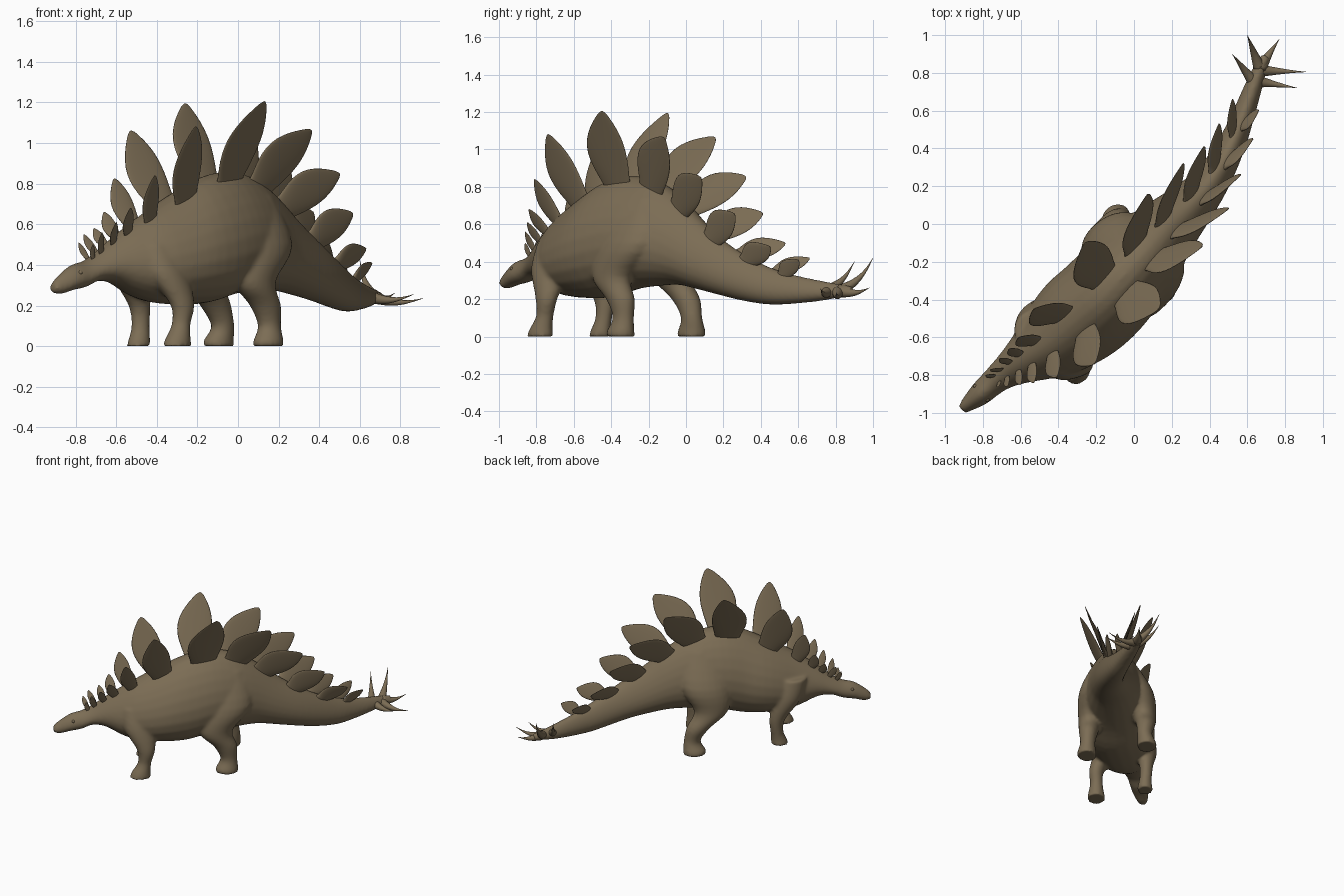
import bpy
import bmesh
import math
from mathutils import Vector

cube = bpy.data.objects.get("Cube")
if cube:
    bpy.data.objects.remove(cube)

hide = bpy.data.materials.new("brown hide")
hide.use_nodes = True
hide_colour = (0.20, 0.152, 0.09, 1)
hide.diffuse_color = hide_colour
shader = hide.node_tree.nodes["Principled BSDF"]
shader.inputs["Base Color"].default_value = hide_colour
shader.inputs["Roughness"].default_value = 0.8

UP = Vector((0, 0, 1))


def spline(rows, u):
    """Smoothly interpolated row at a fractional index."""
    i = min(max(int(u), 0), len(rows) - 2)
    t = u - i
    p = [rows[min(max(i + k, 0), len(rows) - 1)] for k in (-1, 0, 1, 2)]
    out = []
    for a, b, c, d in zip(*p):
        out.append(b + t * (c - a) / 2 + t * t * (a - 2.5 * b + 2 * c - d / 2)
                   + t * t * t * (1.5 * (b - c) + (d - a) / 2))
    return out


def loft(bm, rings):
    """Skin a list of (centre, side vector, height vector, pear) ellipses."""
    loops = []
    n = 24
    for centre, side, height, pear in rings:
        loop = []
        for k in range(n):
            a = math.tau * k / n
            c, s = math.cos(a), math.sin(a)
            loop.append(bm.verts.new(centre + side * c * (1 - pear * s) + height * s))
        loops.append(loop)
    for lo, hi in zip(loops, loops[1:]):
        for k in range(n):
            j = (k + 1) % n
            bm.faces.new((lo[k], lo[j], hi[j], hi[k]))
    bm.faces.new(loops[0])
    bm.faces.new(loops[-1])


def finish(bm, name):
    bmesh.ops.recalc_face_normals(bm, faces=bm.faces)
    for f in bm.faces:
        f.smooth = True
    mesh = bpy.data.meshes.new(name)
    bm.to_mesh(mesh)
    bm.free()
    mesh.materials.append(hide)
    obj = bpy.data.objects.new(name, mesh)
    bpy.context.collection.objects.link(obj)
    return obj


# Spine from snout to tail tip: x, y, top, bottom, half width
SPINE = [
    (-0.91, -0.985, 0.315, 0.265, 0.025), (-0.88, -0.955, 0.35, 0.255, 0.04),
    (-0.82, -0.905, 0.40, 0.275, 0.06), (-0.76, -0.85, 0.42, 0.29, 0.068),
    (-0.70, -0.80, 0.46, 0.32, 0.08), (-0.62, -0.745, 0.53, 0.31, 0.11),
    (-0.52, -0.68, 0.61, 0.25, 0.16), (-0.42, -0.61, 0.68, 0.215, 0.21),
    (-0.30, -0.51, 0.76, 0.205, 0.245), (-0.18, -0.41, 0.83, 0.21, 0.25),
    (-0.06, -0.28, 0.86, 0.25, 0.24), (0.06, -0.15, 0.83, 0.27, 0.21),
    (0.17, -0.03, 0.74, 0.275, 0.17), (0.28, 0.08, 0.62, 0.25, 0.135),
    (0.38, 0.19, 0.52, 0.22, 0.105), (0.46, 0.31, 0.44, 0.19, 0.085),
    (0.53, 0.45, 0.37, 0.17, 0.07), (0.58, 0.58, 0.33, 0.175, 0.058),
    (0.63, 0.72, 0.30, 0.19, 0.047), (0.67, 0.83, 0.28, 0.21, 0.035),
    (0.70, 0.89, 0.27, 0.22, 0.025)]


def spine_frame(u):
    """Row, direction along the back line, and sideways vector (model's left)."""
    row = spline(SPINE, u)
    a, b = spline(SPINE, max(u - 0.4, 0)), spline(SPINE, min(u + 0.4, len(SPINE) - 1))
    along = Vector((b[0] - a[0], b[1] - a[1], b[2] - a[2])).normalized()
    left = along.cross(UP).normalized()
    return row, along, left


# Body, neck, head and tail
body = bmesh.new()
rings = []
for i in range((len(SPINE) - 1) * 3 + 1):
    row, along, left = spine_frame(i / 3)
    x, y, top, bottom, half = row
    rings.append((Vector((x, y, (top + bottom) / 2)), left * half,
                  UP * (top - bottom) / 2, 0.24))
loft(body, rings)

# Legs: x, y, z, radius along the body, radius across it
LEGS = [
    # front left
    [(-0.41, -0.69, 0.50, 0.11, 0.10), (-0.35, -0.725, 0.36, 0.115, 0.09),
     (-0.275, -0.745, 0.21, 0.066, 0.055), (-0.28, -0.755, 0.11, 0.048, 0.046),
     (-0.295, -0.775, 0.04, 0.066, 0.058), (-0.30, -0.78, 0, 0.078, 0.066)],
    # front right
    [(-0.53, -0.56, 0.50, 0.11, 0.10), (-0.53, -0.50, 0.35, 0.10, 0.08),
     (-0.485, -0.44, 0.20, 0.058, 0.05), (-0.48, -0.44, 0.10, 0.046, 0.044),
     (-0.485, -0.455, 0.04, 0.055, 0.05), (-0.49, -0.46, 0, 0.063, 0.058)],
    # hind left
    [(0.06, -0.24, 0.74, 0.14, 0.08), (0.115, -0.30, 0.50, 0.185, 0.115),
     (0.08, -0.395, 0.32, 0.125, 0.085), (0.135, -0.35, 0.20, 0.085, 0.068),
     (0.155, -0.335, 0.10, 0.06, 0.054), (0.15, -0.35, 0.03, 0.08, 0.068),
     (0.15, -0.35, 0, 0.082, 0.072)],
    # hind right
    [(-0.04, -0.16, 0.74, 0.14, 0.08), (-0.11, -0.09, 0.50, 0.185, 0.115),
     (-0.165, -0.08, 0.32, 0.125, 0.085), (-0.11, 0.0, 0.20, 0.085, 0.068),
     (-0.075, 0.03, 0.10, 0.06, 0.054), (-0.095, 0.03, 0.03, 0.08, 0.068),
     (-0.095, 0.03, 0, 0.082, 0.072)]]
along = Vector((1, 1, 0)).normalized()
across = Vector((1, -1, 0)).normalized()
for leg in LEGS:
    rings = []
    for i in range((len(leg) - 1) * 4 + 1):
        x, y, z, ra, rb = spline(leg, i / 4)
        rings.append((Vector((x, y, z)), along * ra, across * rb, 0))
    loft(body, rings)

# Fuse legs and trunk into one soft skin
body = finish(body, "body")
fuse = body.modifiers.new("fuse", "REMESH")
fuse.mode = "VOXEL"
fuse.voxel_size = 0.011
fuse.use_smooth_shade = True
soften = body.modifiers.new("soften", "SMOOTH")
soften.factor = 0.5
soften.iterations = 10


def plate(name, u, side, tip, width):
    """Leaf-shaped bony plate rooted beside the spine."""
    row, along, left = spine_frame(u)
    x, y, top, bottom, half = row
    base = Vector((x, y, top - 0.09 * (top - bottom))) + left * side * half * 0.27
    axis = Vector(tip) - base
    way = axis.normalized()
    wide = (along - way * along.dot(way) * 0.6).normalized()
    thick = wide.cross(way).normalized() * min(0.016, width * 0.12)
    outline = [(-0.2, 0.28), (0.05, 0.36), (0.26, 0.46), (0.45, 0.5), (0.62, 0.46),
               (0.78, 0.34), (0.9, 0.2), (0.97, 0.1), (1, 0.02)]
    bm = bmesh.new()
    rings = []
    for i in range((len(outline) - 1) * 2 + 1):
        t, w = spline(outline, i / 2)
        # the leading edge bows out so the tip sweeps back
        bow = -wide * width * 0.1 * math.sin(math.pi * max(t, 0))
        rings.append((base + axis * t + bow, wide * width * w,
                      thick * (1.15 - t), 0))
    loft(bm, rings)
    finish(bm, name)


# Plate rows: spine position, tip, width
LEFT_ROW = [
    (3.6, (-0.715, -0.86, 0.50), 0.035), (4.2, (-0.67, -0.86, 0.56), 0.045),
    (4.9, (-0.60, -0.85, 0.61), 0.055), (5.6, (-0.53, -0.84, 0.68), 0.075),
    (6.6, (-0.41, -0.81, 0.84), 0.11), (8.0, (-0.21, -0.74, 1.08), 0.205),
    (9.7, (0.13, -0.45, 1.205), 0.26), (11.0, (0.36, -0.12, 1.065), 0.24),
    (12.2, (0.50, 0.08, 0.85), 0.21), (13.7, (0.565, 0.26, 0.655), 0.18),
    (15.2, (0.63, 0.45, 0.48), 0.14), (16.6, (0.66, 0.60, 0.41), 0.10)]
RIGHT_ROW = [
    (3.6, (-0.785, -0.80, 0.51), 0.035), (4.2, (-0.76, -0.77, 0.55), 0.045),
    (4.8, (-0.71, -0.71, 0.58), 0.055), (5.4, (-0.66, -0.66, 0.66), 0.075),
    (6.3, (-0.61, -0.60, 0.825), 0.12), (7.8, (-0.53, -0.45, 1.06), 0.21),
    (9.6, (-0.26, -0.10, 1.195), 0.25), (10.9, (0.07, 0.155, 1.065), 0.24),
    (12.1, (0.26, 0.32, 0.855), 0.20), (13.4, (0.37, 0.41, 0.66), 0.18),
    (14.8, (0.45, 0.53, 0.50), 0.14), (16.2, (0.52, 0.66, 0.42), 0.10)]
for label, side, row in (("left", 1, LEFT_ROW), ("right", -1, RIGHT_ROW)):
    for number, (u, tip, width) in enumerate(row, 1):
        plate(f"{label}_plate_{number}", u, side, tip, width)


def spike(name, u, tip, radius):
    """Curved cone rooted inside the tail."""
    x, y, top, bottom, half = spline(SPINE, u)
    base, tip = Vector((x, y, (top + bottom) / 2)), Vector(tip)
    axis = tip - base
    a = axis.cross(UP).normalized()
    b = a.cross(axis).normalized()
    bm = bmesh.new()
    rings = []
    for i in range(9):
        t = i / 8
        sag = -b * 0.1 * axis.length * math.sin(math.pi * t)
        r = radius * (0.03 + 0.97 * (1 - t) ** 1.3)
        rings.append((base + axis * t + sag, a * r, b * r, 0))
    loft(bm, rings)
    finish(bm, name)


# Tail spikes, with the tail's own pointed end
spike("left_spike_front", 18.3, (0.865, 0.72, 0.255), 0.034)
spike("left_spike_back", 18.8, (0.91, 0.805, 0.235), 0.034)
spike("right_spike_front", 18.2, (0.52, 0.90, 0.40), 0.034)
spike("right_spike_back", 18.9, (0.60, 1.0, 0.42), 0.034)
spike("tail_tip", 19.0, (0.77, 0.98, 0.26), 0.036)

# Eyes
for label, side in (("left", 1), ("right", -1)):
    row, along, left = spine_frame(2.2)
    spot = Vector((row[0], row[1], 0.362)) + left * side * row[4] * 0.77
    bm = bmesh.new()
    bmesh.ops.create_uvsphere(bm, u_segments=16, v_segments=10, radius=0.011)
    bmesh.ops.translate(bm, verts=bm.verts, vec=spot)
    finish(bm, f"{label}_eye")
